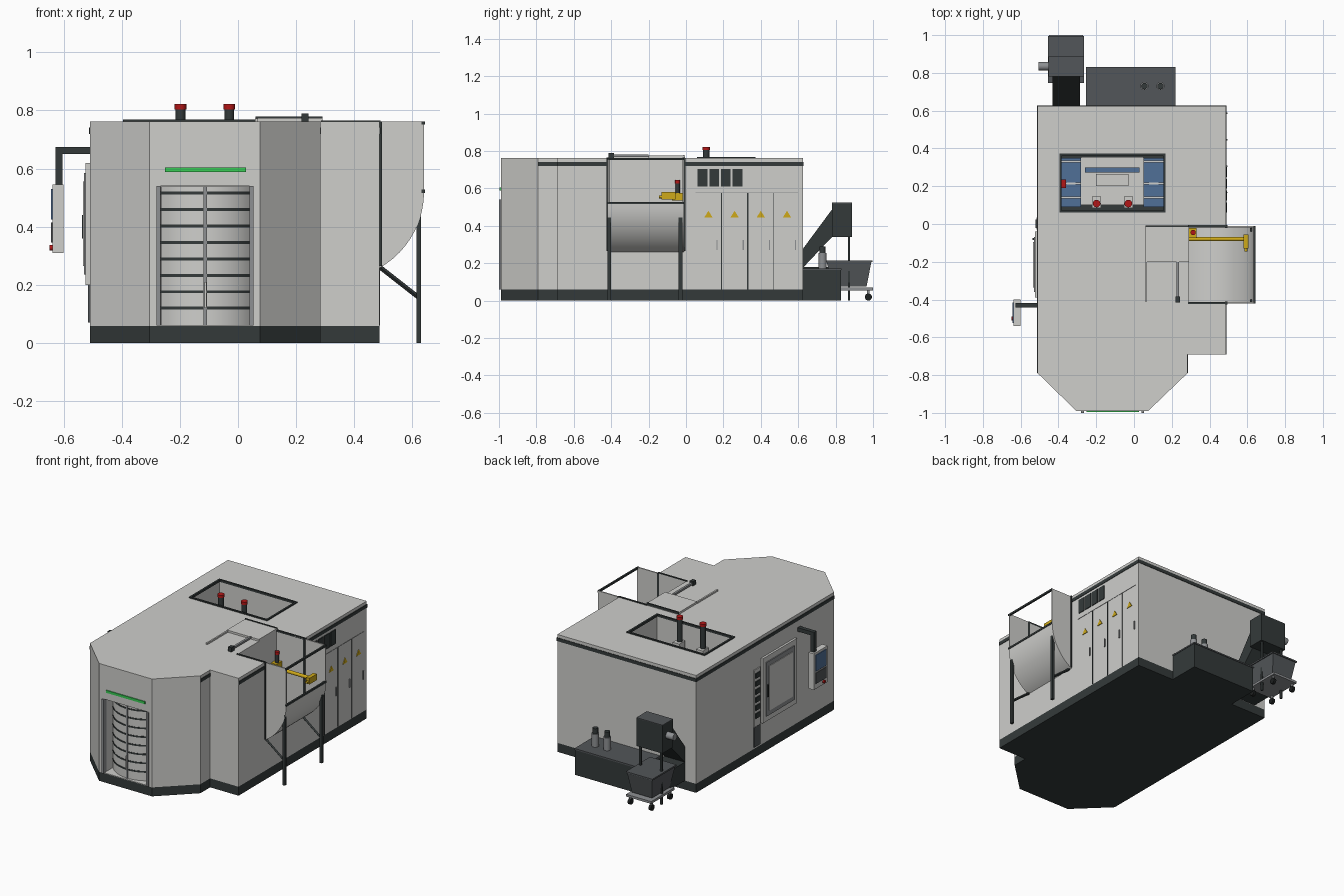
import bpy, bmesh, math
from mathutils import Vector

if "Cube" in bpy.data.objects:
    bpy.data.objects.remove(bpy.data.objects["Cube"])


def mat(name, r, g, b):
    m = bpy.data.materials.new(name)
    m.diffuse_color = (r, g, b, 1)
    m.use_nodes = True
    m.node_tree.nodes["Principled BSDF"].inputs["Base Color"].default_value = m.diffuse_color
    return m


LIGHT = mat("light_grey", .62, .62, .60)
DARK = mat("dark_slate", .034, .042, .042)
CHAR = mat("charcoal", .085, .093, .10)
BLACK = mat("black", .012, .014, .014)
GREY = mat("mid_grey", .27, .28, .29)
GREEN = mat("green", .04, .60, .09)
RED = mat("red", .45, .008, .008)
YELLOW = mat("yellow", .62, .40, .01)
BLUE = mat("blue", .08, .16, .31)


def finish(name, bm, m, smooth=False):
    bmesh.ops.recalc_face_normals(bm, faces=bm.faces[:])
    me = bpy.data.meshes.new(name)
    bm.to_mesh(me)
    bm.free()
    ob = bpy.data.objects.new(name, me)
    bpy.context.collection.objects.link(ob)
    if m:
        me.materials.append(m)
    if smooth:
        bpy.ops.object.select_all(action='DESELECT')
        ob.select_set(True)
        bpy.context.view_layer.objects.active = ob
        bpy.ops.object.shade_smooth_by_angle(angle=math.radians(35))
    return ob


def prism(name, pts, axis, a, b, m, smooth=False):
    """Extrude a 2D outline along an axis: x takes (y,z), y takes (x,z), z takes (x,y)."""
    def at(p, t):
        return {'x': (t, p[0], p[1]), 'y': (p[0], t, p[1]), 'z': (p[0], p[1], t)}[axis]
    bm = bmesh.new()
    lo = [bm.verts.new(at(p, a)) for p in pts]
    hi = [bm.verts.new(at(p, b)) for p in pts]
    bm.faces.new(lo)
    bm.faces.new(hi)
    for i in range(len(pts)):
        j = (i + 1) % len(pts)
        bm.faces.new((lo[i], lo[j], hi[j], hi[i]))
    return finish(name, bm, m, smooth)


def box(name, x0, x1, y0, y1, z0, z1, m):
    return prism(name, [(x0, y0), (x1, y0), (x1, y1), (x0, y1)], 'z', z0, z1, m)


def rod(name, p, q, r, m, r2=None, n=20):
    p, q = Vector(p), Vector(q)
    bm = bmesh.new()
    bmesh.ops.create_cone(bm, cap_ends=True, segments=n, radius1=r,
                          radius2=r if r2 is None else r2, depth=(q - p).length)
    rot = (q - p).to_track_quat('Z', 'Y').to_matrix().to_4x4()
    bmesh.ops.transform(bm, matrix=rot, verts=bm.verts[:])
    bmesh.ops.translate(bm, vec=(p + q) / 2, verts=bm.verts[:])
    return finish(name, bm, m, n > 4)


def cut(ob, cutter):
    mod = ob.modifiers.new("cut", 'BOOLEAN')
    mod.operation, mod.solver, mod.object = 'DIFFERENCE', 'EXACT', cutter
    bpy.context.view_layer.objects.active = ob
    bpy.ops.object.modifier_apply(modifier=mod.name)
    bpy.data.objects.remove(cutter)


def beacon(name, x, y, z0, z1, r):
    rod(name + "_post", (x, y, z0), (x, y, z1 - .015), r * .85, DARK)
    rod(name + "_lamp", (x, y, z1 - .018), (x, y, z1), r, RED)


# Housing and plinth
plan = [(-.51, .625), (.487, .625), (.487, -.69), (.283, -.69),
        (.283, -.79), (.075, -.99), (-.305, -.99), (-.51, -.79)]
prism("plinth", plan, 'z', 0, .058, DARK)
body = prism("housing", plan, 'z', .058, .762, LIGHT)


def arc(r, n=18):
    end = math.acos(-.05 / r)
    return [(.34 + r * math.cos(end * i / n), .52 - r * math.sin(end * i / n)) for i in range(n + 1)]


chute_side = [(.29, .762), (.64, .762)] + arc(.3)
cut(body, prism("chute_cutter", [(.29, .9), (.64, .9)] + arc(.3), 'y', -.42, -.01, None))
cut(body, box("hatch_cutter", -.39, .162, .068, .365, .3, .9, None))
cut(body, box("doorway_cutter", -.268, .043, -1.1, -.86, .062, .54, None))

# Stripe below the roof, with breaks at the chute
for i, (x0, x1, y0, y1) in enumerate([
        (.486, .49, -.01, .627), (.486, .49, -.69, -.42), (.282, .286, -.79, -.69),
        (-.513, .49, .624, .628), (-.513, -.509, -.79, .628)]):
    box(f"roof_stripe_{i}", x0, x1, y0, y1, .72, .742, DARK)

# Front doorway: bowed louvre shutter, jambs and status light
def bow(r):
    a = math.asin(.153 / .198)
    return [(-.1125 + r * math.sin(a * t / 10), -.777 - r * math.cos(a * t / 10))
            for t in range(-10, 11)] + [(.042, -.87), (-.267, -.87)]


prism("shutter", bow(.198), 'z', .062, .538, LIGHT, True)
for i in range(8):
    z = .12 + i * .0565
    prism(f"shutter_slot_{i}", bow(.2), 'z', z - .005, z + .005, DARK, True)
box("shutter_seam", -.118, -.107, -.981, -.97, .062, .538, GREY)
box("shutter_handle", -.116, -.109, -.987, -.975, .12, .21, LIGHT)
for x in (-.28, .04):
    box("door_jamb", x, x + .014, -1, -.97, .06, .54, GREY)
box("status_light", -.252, .027, -.996, -.988, .588, .604, GREEN)

# Side chute: curved floor, cheeks, rails and legs
prism("chute_floor", arc(.3) + arc(.292)[::-1], 'y', -.42, -.01, LIGHT, True)
for y0 in (-.42, -.018):
    prism("chute_cheek", chute_side, 'y', y0, y0 + .008, LIGHT)
for y in (-.418, -.012):
    box("chute_corner_strip", .482, .496, y - .008, y + .008, .265, .763, DARK)
    box("chute_roof_edge", .285, .49, y - .006, y + .006, .755, .766, DARK)
for z in (.522, .757):
    box("chute_rail", .632, .643, -.422, -.01, z - .006, z + .006, DARK)
for y in (-.41, -.03):
    box("chute_leg", .614, .63, y - .01, y + .01, 0, .46, DARK)
    rod("chute_brace", (.487, y, .262), (.62, y, .158), .008, DARK, n=4)

# Arm and beacon inside the chute
rod("chute_arm", (.29, -.08, .555), (.6, -.08, .555), .011, YELLOW)
box("chute_arm_head", .58, .605, -.13, -.055, .54, .58, YELLOW)
rod("chute_arm_nozzle", (.592, -.145, .555), (.592, -.12, .555), .008, YELLOW)
box("chute_arm_mount", .29, .33, -.075, -.02, .535, .575, YELLOW)
beacon("chute_beacon", .313, -.045, .57, .645, .014)

# Sliding roof cover with its rails
box("roof_cover", .06, .29, -.2, -.01, .762, .775, LIGHT)
box("roof_cover_edge", .06, .29, -.016, -.008, .765, .779, DARK)
box("cover_rail", .058, .068, -.41, -.2, .762, .772, LIGHT)
box("cover_piston", .224, .238, -.41, -.2, .768, .78, GREY)
box("piston_mount", .219, .243, -.415, -.385, .762, .79, DARK)

# Roof hatch frame
for x0, x1, y0, y1 in [(-.395, .167, .06, .072), (-.395, .167, .36, .372),
                       (-.395, -.383, .06, .372), (.155, .167, .06, .372)]:
    box("hatch_frame", x0, x1, y0, y1, .755, .769, DARK)

# Machine inside the hatch
box("machine_pit_floor", -.388, .16, .07, .363, .3, .32, DARK)
box("machine_bed", -.28, .05, .1, .355, .32, .46, LIGHT)
box("machine_bar", -.26, .03, .272, .3, .46, .5, BLUE)
box("machine_spindle", -.2, -.03, .2, .265, .46, .5, LIGHT)
for x0, x1 in ((-.388, -.28), (.05, .16)):
    box("machine_column", x0, x1, .09, .35, .32, .53, BLUE)
    for y in (.14, .215, .33):
        box("machine_guide", x0, x1, y - .005, y + .005, .53, .538, LIGHT)
    box("machine_clamp", x0 + .03, x1 - .03, .17, .27, .53, .537, BLUE)
box("machine_stop", -.386, -.36, .19, .235, .53, .56, RED)
for x in (-.198, -.03):
    box("beacon_base", x - .024, x + .024, .085, .145, .46, .66, LIGHT)
    beacon("roof_beacon", x, .108, .66, .822, .02)

# Electrical cabinet doors on the right side
for i in range(4):
    y = .088 + .0625 * i
    box("vent", .486, .492, y - .026, y + .026, .61, .703, DARK)
    y = .12 + .14 * i
    prism("warning_triangle", [(y - .022, .445), (y + .022, .445), (y, .48)],
          'x', .486, .491, YELLOW)
    box("door_handle", .486, .494, y + .043, y + .049, .27, .325, GREY)
for y, w in ((.19, .002), (.33, .003), (.47, .001)):
    box("door_seam", .486, .489, y - w, y + w, .06, .575, DARK)
box("door_top_seam", .486, .489, .05, .6, .574, .577, GREY)

# Left side: service door, button strip and swing-arm control panel
box("service_door", -.524, -.509, -.39, -.04, .2, .62, LIGHT)
box("service_door_rim", -.53, -.52, -.36, -.07, .235, .585, GREY)
box("service_window", -.534, -.52, -.335, -.095, .265, .555, LIGHT)
box("service_door_handle", -.537, -.52, -.085, -.075, .36, .44, DARK)
box("button_strip", -.515, -.509, -.03, .035, .2, .57, LIGHT)
box("strip_cover", -.516, -.509, -.03, .035, .07, .2, CHAR)
for i in range(6):
    z = .27 + i * .052
    box("strip_button", -.521, -.509, -.02, .025, z - .016, z + .016, DARK)
box("panel_arm", -.628, -.51, -.443, -.417, .65, .675, DARK)
box("panel_drop", -.628, -.604, -.443, -.417, .54, .675, DARK)
box("control_panel", -.638, -.6, -.54, -.4, .31, .545, LIGHT)
box("panel_screen", -.643, -.637, -.525, -.415, .425, .53, BLUE)
box("panel_keys", -.643, -.637, -.525, -.415, .345, .415, CHAR)
rod("panel_stop", (-.648, -.5, .328), (-.637, -.5, .328), .01, RED)

# Coolant tank with pumps at the back
box("coolant_tank", -.25, .217, .62, .828, 0, .165, DARK)
box("tank_lid", -.253, .22, .62, .831, .163, .172, CHAR)
for x in (.055, .14):
    rod("pump_body", (x, .73, .17), (x, .73, .255), .022, GREY)
    rod("pump_head", (x, .73, .255), (x, .73, .29), .017, DARK)

# Chip conveyor with hopper
prism("conveyor", [(.62, .17), (.62, .27), (.79, .5), (.79, .35)], 'x', -.432, -.285, DARK)
box("conveyor_foot", -.432, -.285, .62, .78, .06, .18, DARK)
box("hopper", -.453, -.265, .78, .888, .34, .52, DARK)
box("hopper_lid", -.453, -.265, .78, .888, .518, .524, CHAR)
rod("hopper_motor", (-.505, .835, .44), (-.45, .835, .44), .022, GREY)
for x in (-.435, -.283):
    box("hopper_leg", x - .006, x + .006, .865, .877, 0, .34, DARK)

# Chip cart: tapered bin on a wheeled plate
bin_ob = box("cart_bin", -.45, -.27, .75, .992, .075, .212, CHAR)
for v in bin_ob.data.vertices:
    if v.co.z < .1:
        v.co.x = -.36 + (v.co.x + .36) * .8
        v.co.y = .876 + (v.co.y - .871) * .74
box("cart_rim", -.455, -.265, .747, .996, .205, .215, CHAR)
box("cart_plate", -.45, -.27, .76, 1.0, .055, .07, GREY)
for x in (-.435, -.285):
    for y in (.785, .975):
        rod("cart_wheel", (x - .009, y, .019), (x + .009, y, .019), .019, BLACK)
        box("wheel_fork", x - .006, x + .006, y - .006, y + .006, .02, .056, GREY)
